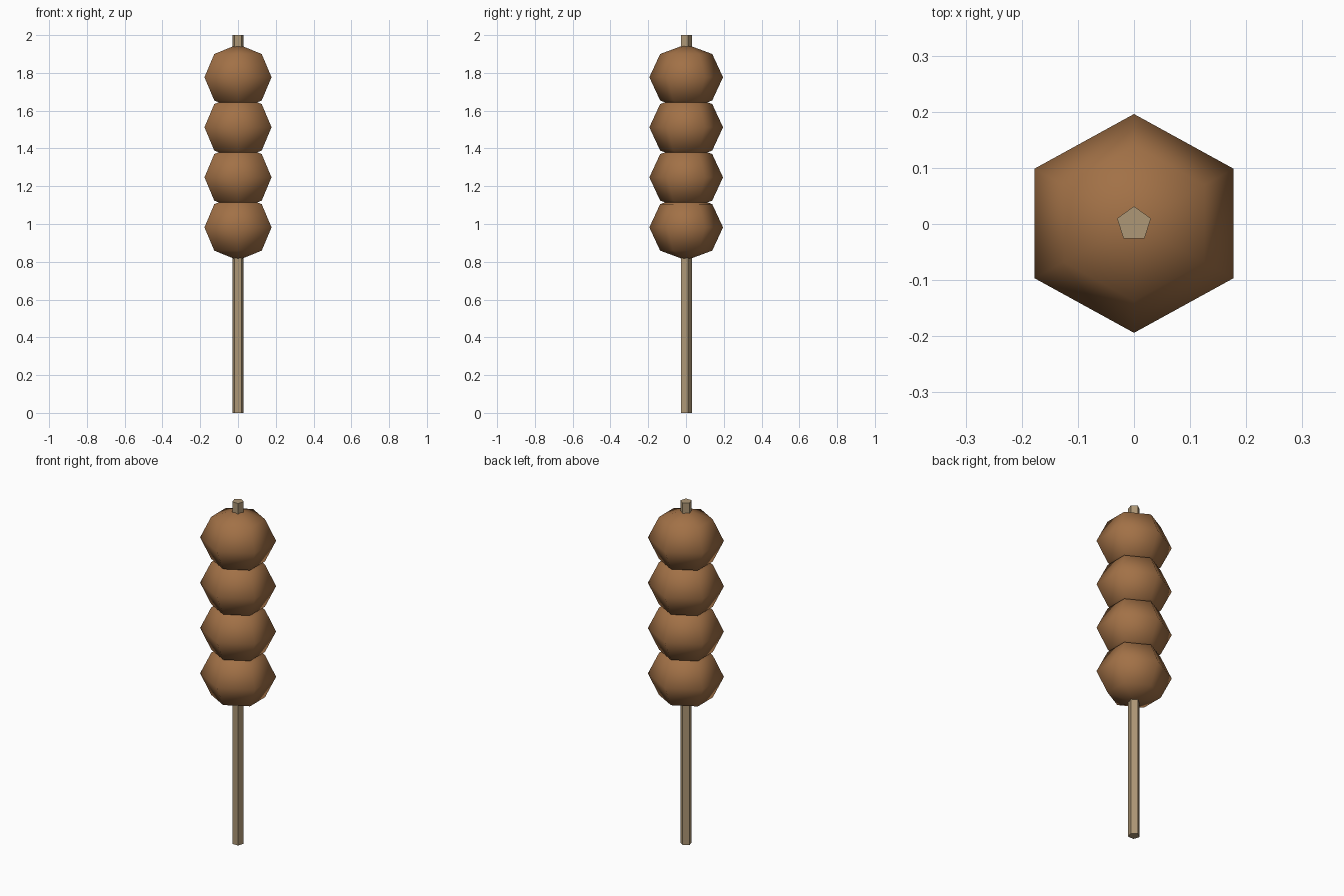
import bpy, bmesh, math
from mathutils import Vector

if "Cube" in bpy.data.objects:
    bpy.data.objects.remove(bpy.data.objects["Cube"])


def material(name, color):
    m = bpy.data.materials.new(name)
    m.diffuse_color = (*color, 1)
    m.use_nodes = True
    m.node_tree.nodes["Principled BSDF"].inputs["Base Color"].default_value = m.diffuse_color
    return m


def lathe(name, profile, sides, mat, smooth=False, scale=(1, 1, 1), loc=(0, 0, 0)):
    # spin a (radius, height) profile around z, first corner facing +y
    bm = bmesh.new()
    verts = [bm.verts.new((0, r, z)) for r, z in profile]
    edges = [bm.edges.new(pair) for pair in zip(verts, verts[1:])]
    bmesh.ops.spin(bm, geom=verts + edges, cent=(0, 0, 0), axis=(0, 0, 1),
                   angle=2 * math.pi, steps=sides)
    bmesh.ops.remove_doubles(bm, verts=bm.verts, dist=1e-4)
    bmesh.ops.dissolve_degenerate(bm, edges=bm.edges, dist=1e-5)
    bmesh.ops.scale(bm, vec=Vector(scale), verts=bm.verts)
    bmesh.ops.recalc_face_normals(bm, faces=bm.faces)
    for f in bm.faces:
        f.smooth = smooth
    me = bpy.data.meshes.new(name)
    bm.to_mesh(me)
    bm.free()
    me.materials.append(mat)
    ob = bpy.data.objects.new(name, me)
    ob.location = loc
    bpy.context.collection.objects.link(ob)
    return ob


wood = material("wood", (0.42, 0.31, 0.18))
brown = material("brown", (0.36, 0.165, 0.062))

# five-sided stick
lathe("stick", [(0, 0), (0.0317, 0), (0.0317, 2), (0, 2)], 5, wood)

# four overlapping six-sided balls
arc = [(math.sin(i * math.pi / 4), -math.cos(i * math.pi / 4)) for i in range(5)]
for i in range(4):
    lathe(f"ball_{i + 1}", arc, 6, brown, True,
          (0.205, 0.195, 0.174), (0, 0.001, 0.982 + 0.265 * i))
